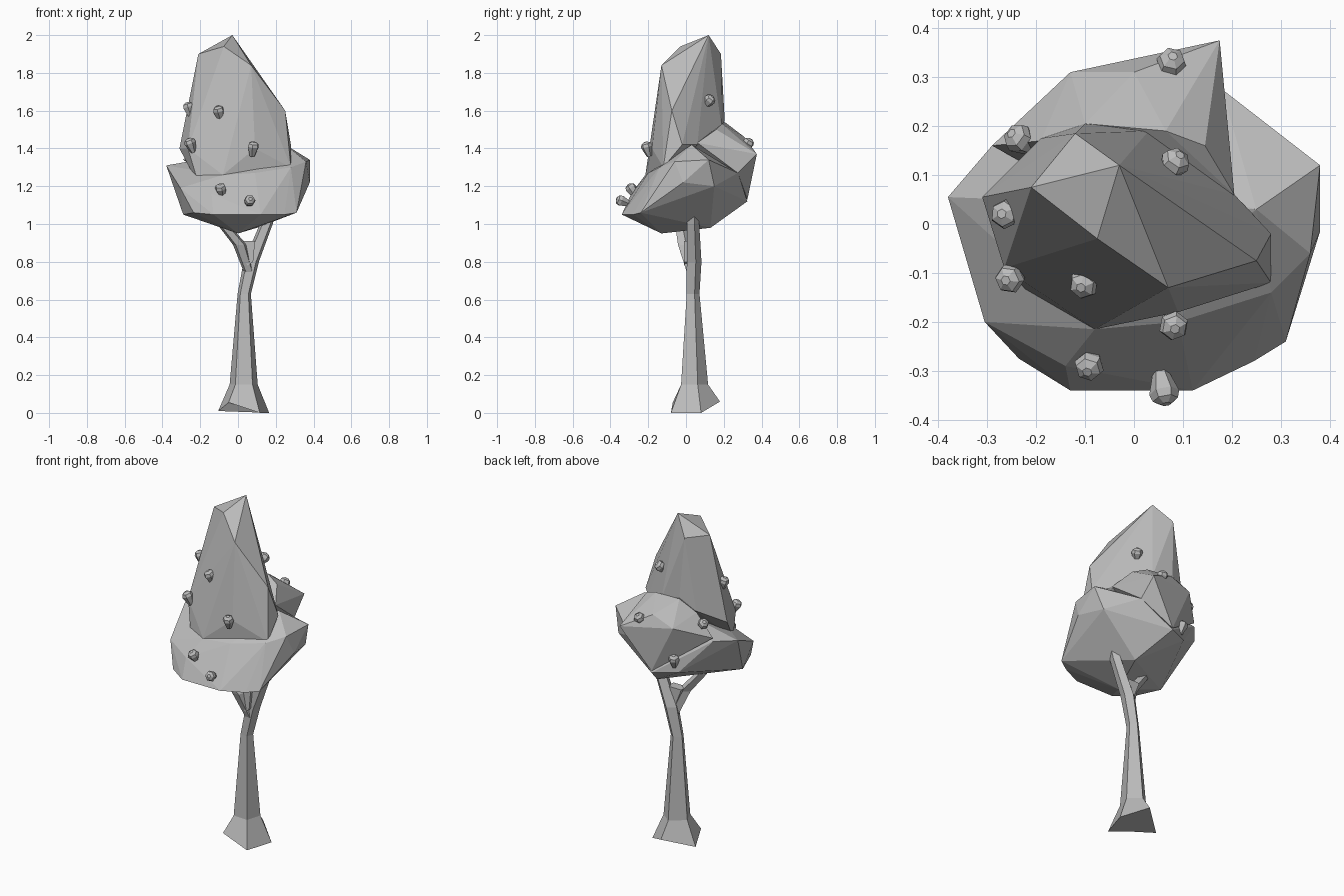
import bpy, bmesh, math
from mathutils import Vector

cube = bpy.data.objects.get("Cube")
if cube:
    bpy.data.objects.remove(cube)

grey = bpy.data.materials.new("plain_grey")
grey.use_nodes = True
GREY = (0.5, 0.5, 0.5, 1)
grey.diffuse_color = GREY
grey.node_tree.nodes["Principled BSDF"].inputs["Base Color"].default_value = GREY


def finish(name, bm):
    bmesh.ops.recalc_face_normals(bm, faces=bm.faces)
    mesh = bpy.data.meshes.new(name)
    bm.to_mesh(mesh)
    bm.free()
    mesh.materials.append(grey)
    ob = bpy.data.objects.new(name, mesh)
    bpy.context.collection.objects.link(ob)
    return ob


def hull(name, points):
    """Faceted mass around a few corner points."""
    bm = bmesh.new()
    for p in points:
        bm.verts.new(p)
    bmesh.ops.convex_hull(bm, input=bm.verts)
    loose = [v for v in bm.verts if not v.link_faces]
    bmesh.ops.delete(bm, geom=loose, context='VERTS')
    return finish(name, bm)


def loft(name, rings):
    """Skin a list of equal-sized rings and cap both ends."""
    bm = bmesh.new()
    loops = [[bm.verts.new(p) for p in ring] for ring in rings]
    n = len(loops[0])
    for a, b in zip(loops, loops[1:]):
        for i in range(n):
            j = (i + 1) % n
            bm.faces.new((a[i], a[j], b[j], b[i]))
    bm.faces.new(loops[0][::-1])
    bm.faces.new(loops[-1])
    return finish(name, bm)


# Trunk: five-sided, flared foot, bending into the main branch
foot = [(-.135, .02, .01), (-.08, -.11, .055), (.085, -.12, 0), (.135, .04, 0), (.01, .14, .06)]


def section(cx, cy, z, s):
    return [(cx + x * s, cy + y * s, z) for x, y, _ in foot]


trunk_rings = [[(x + .03, y + .04, z) for x, y, z in foot]]
trunk_rings += [section(*r) for r in [(.03, .04, .15, .55), (.033, .035, .63, .26),
                                      (.07, .04, .8, .3), (.15, .035, 1.0, .25),
                                      (.185, .035, 1.1, .2)]]
loft("trunk", trunk_rings)

# Side branch and the web in the fork
loft("side_branch", [section(*r) for r in [(.06, .03, .74, .2), (.01, -.01, .89, .27),
                                           (-.08, -.03, 1.0, .23), (-.14, -.04, 1.08, .16)]])
hull("fork_web", [(x, y, z) for y in (-.01, .045)
                  for x, z in ((.05, .78), (0, .91), (.09, .91), (.08, .8))])

# Broad lower leaf mass
hull("lower_canopy", [
    (-.13, -.34, 1.05), (.12, -.34, 1.05), (.245, -.28, 1.05), (.31, -.24, 1.06),
    (-.235, -.275, 1.06), (-.29, -.12, 1.05), (-.305, -.2, 1.19), (-.325, -.09, 1.2),
    (-.38, .055, 1.31), (-.29, .16, 1.32), (-.13, .26, 1.13), (0, .325, 1.12),
    (.18, .275, 1.27), (.34, .15, 1.2), (.38, -.015, 1.22), (.36, -.06, 1.33),
    (.38, .12, 1.34), (0, -.13, .95), (.1, .13, .98), (-.14, -.29, 1.16),
    (-.08, -.215, 1.26), (.09, -.2, 1.27), (.28, -.14, 1.3), (.25, .03, 1.42)])

# Tall upper leaf mass with a chipped peak
hull("upper_canopy", [
    (-.03, .12, 2), (-.21, .075, 1.9), (-.075, -.03, 1.94), (.07, -.13, 1.84),
    (-.12, .185, 1.9), (.25, -.075, 1.6), (.205, .06, 1.42), (.28, -.02, 1.42),
    (-.265, -.09, 1.4), (-.31, .055, 1.4), (.09, -.18, 1.4), (-.205, -.15, 1.2),
    (-.08, -.215, 1.26), (.28, -.12, 1.3), (-.1, .205, 1.55), (.03, .19, 1.5),
    (-.19, .175, 1.48), (-.25, .02, 1.6)])

# Broad bulge at the back
hull("back_canopy_bulge", [
    (.175, .375, 1.37), (.18, .275, 1.27), (.145, .16, 1.5), (.065, .19, 1.53),
    (.205, .06, 1.43), (0, .31, 1.46), (-.13, .31, 1.41), (-.1, .205, 1.54),
    (0, .325, 1.13), (-.29, .16, 1.34), (-.19, .17, 1.47), (0, 0, 1.3)])

# Small six-sided fruit: position and outward lean
fruit = [(-.1, -.12, 1.59, .4), (.08, -.205, 1.4, .3), (-.25, -.11, 1.42, .4),
         (-.26, .02, 1.61, .3), (-.09, -.285, 1.18, .6), (.06, -.335, 1.12, 2.5),
         (-.23, .17, 1.41, 1), (.08, .12, 1.65, 1), (.075, .325, 1.42, .6),
         (-.11, .27, 1.2, .3)]
profile = [(-.043, .014), (.01, .031), (.026, .026), (.036, .01)]
for k, (x, y, z, lean) in enumerate(fruit):
    out = Vector((x, y, 0)).normalized() * lean
    turn = (out + Vector((0, 0, 1))).to_track_quat('Z', 'Y')
    rings = []
    for h, r in profile:
        rings.append([Vector((x, y, z)) + turn @ Vector((r * math.cos(a), r * math.sin(a), h))
                      for a in (math.tau * i / 6 for i in range(6))])
    loft(f"fruit_{k + 1}", rings)
